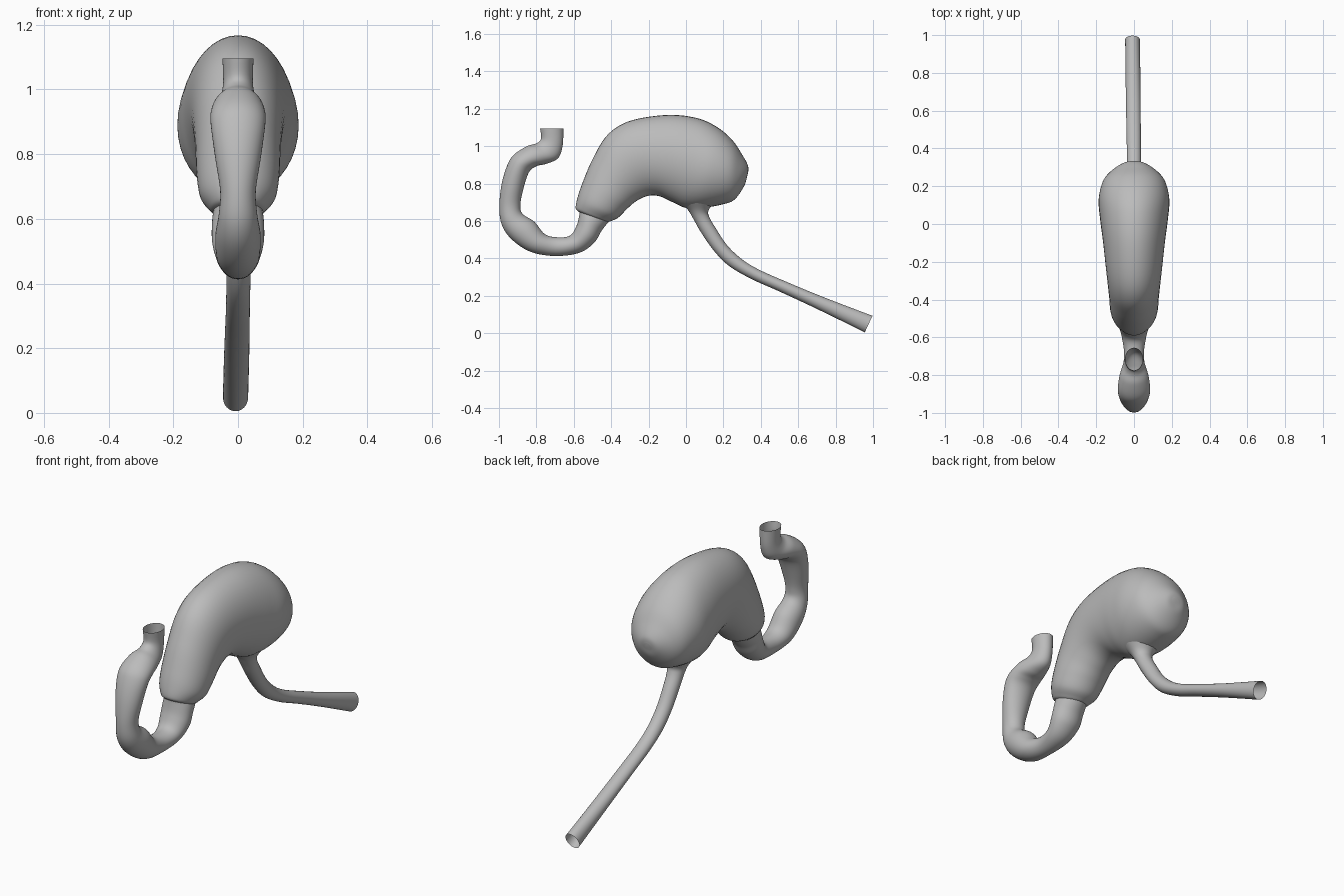
import bpy
import bmesh
import math
from mathutils import Vector

SIDES = 40
STEPS = 6

default_cube = bpy.data.objects.get("Cube")
if default_cube:
    bpy.data.objects.remove(default_cube, do_unlink=True)

grey = bpy.data.materials.new("soft_grey")
grey.use_nodes = True
colour = (0.5, 0.5, 0.5, 1.0)
grey.diffuse_color = colour
shader = next(n for n in grey.node_tree.nodes if n.type == "BSDF_PRINCIPLED")
shader.inputs["Base Color"].default_value = colour
shader.inputs["Roughness"].default_value = 0.6


def spline(before, start, end, after, t):
    """Catmull-Rom blend between start and end."""
    return 0.5 * (2 * start + (end - before) * t
                  + (2 * before - 5 * start + 4 * end - after) * t ** 2
                  + (3 * start - before - 3 * end + after) * t ** 3)


def smooth_stations(stations):
    """Fill in the sections between the given stations."""
    vectors = [Vector(s) / 100 for s in stations]
    padded = [vectors[0]] + vectors + [vectors[-1]]
    result = []
    for i in range(len(vectors) - 1):
        for step in range(STEPS):
            result.append(spline(*padded[i:i + 4], step / STEPS))
    return result + [vectors[-1]]


def loft(name, stations, bend=None, cap_end=False):
    """Skin oval rings; a station is edge (y, z), opposite edge (y, z), half width,
    all in hundredths of a unit."""
    bm = bmesh.new()
    rings = []
    for section in smooth_stations(stations):
        ay, az, by, bz, width = section
        edge, opposite = Vector((0, ay, az)), Vector((0, by, bz))
        centre = (edge + opposite) / 2
        axis = (opposite - edge) / 2
        if bend:
            centre.x = bend(centre.y)
        ring = []
        for k in range(SIDES):
            angle = math.tau * k / SIDES
            side = Vector((width * math.sin(angle), 0, 0))
            ring.append(bm.verts.new(centre + axis * math.cos(angle) + side))
        rings.append(ring)
    for first, second in zip(rings, rings[1:]):
        for k in range(SIDES):
            n = (k + 1) % SIDES
            bm.faces.new((first[k], first[n], second[n], second[k]))
    if cap_end:
        bm.faces.new(rings[-1])
    bmesh.ops.recalc_face_normals(bm, faces=bm.faces)
    # Open tubes: make sure the walls face outward
    bm.faces.ensure_lookup_table()
    face = bm.faces[0]
    middle = sum((v.co for v in rings[0]), Vector()) / SIDES
    if face.normal.dot(face.calc_center_median() - middle) < 0:
        bmesh.ops.reverse_faces(bm, faces=bm.faces)
    mesh = bpy.data.meshes.new(name)
    bm.to_mesh(mesh)
    bm.free()
    mesh.materials.append(grey)
    obj = bpy.data.objects.new(name, mesh)
    bpy.context.collection.objects.link(obj)
    bpy.ops.object.select_all(action="DESELECT")
    obj.select_set(True)
    bpy.context.view_layer.objects.active = obj
    bpy.ops.object.shade_smooth_by_angle(angle=math.radians(50))
    return obj


# Hooked outlet tube, from its open top end round to the stomach
loft("outlet_tube", [
    (-78, 109.5, -65.5, 109.5, 4.8),
    (-77.5, 104, -66, 100, 4.6),
    (-80, 101.5, -68.5, 93.5, 5.5),
    (-85, 100, -75, 90.5, 7.5),
    (-92, 95.5, -80, 89.3, 8.5),
    (-95.5, 90, -84, 86, 8.3),
    (-98.5, 80, -87, 77, 7),
    (-99.8, 68, -88.5, 69, 5.5),
    (-98.5, 58, -87.5, 64, 6),
    (-93, 50, -81, 59.5, 7),
    (-83, 43.5, -75.5, 53, 6.6),
    (-70, 41.3, -69, 51.3, 5.2),
    (-57, 43, -62, 52.2, 6.5),
    (-49, 48.5, -58.5, 57.5, 8),
    (-45, 55, -57, 63.5, 8),
    (-41, 60, -57, 66, 7.5),
])

# Stomach body, from the narrow rim to the rounded dome
loft("stomach_body", [
    (-41.5, 59.5, -57.5, 65, 7.7),
    (-40, 60, -59, 67, 9),
    (-36, 62, -58, 72.5, 11.7),
    (-31, 67, -55.5, 80, 12.8),
    (-26, 71, -50, 93, 13.2),
    (-20, 73.5, -42, 106, 14),
    (-14, 73.2, -30, 113.5, 15),
    (-7, 70, -10, 116.7, 16.5),
    (0, 67, 6, 115, 18),
    (9, 67, 17, 110, 18.7),
    (20, 69, 25, 103, 16.5),
    (26, 71.5, 30, 95.5, 12),
    (31, 78.5, 33, 90, 6),
    (32.5, 83, 33.3, 86.5, 2),
], cap_end=True)

# Inlet tube, flaring into the underside of the stomach
loft("inlet_tube", [
    (-3, 70, 15, 70, 9),
    (1, 66, 12, 65.5, 5.8),
    (4, 61, 12.5, 62, 4.4),
    (8, 54, 16, 56, 4),
    (15, 44, 22, 47, 3.8),
    (23, 36, 30, 39.5, 3.7),
    (35, 29, 39, 34, 3.7),
    (50, 22.3, 52.5, 28, 3.8),
    (70, 13, 73, 19.5, 3.9),
    (95.6, 0.5, 99.7, 9.3, 3.9),
], bend=lambda y: 0.004 - 0.012 * min(max(y, 0), 1))
